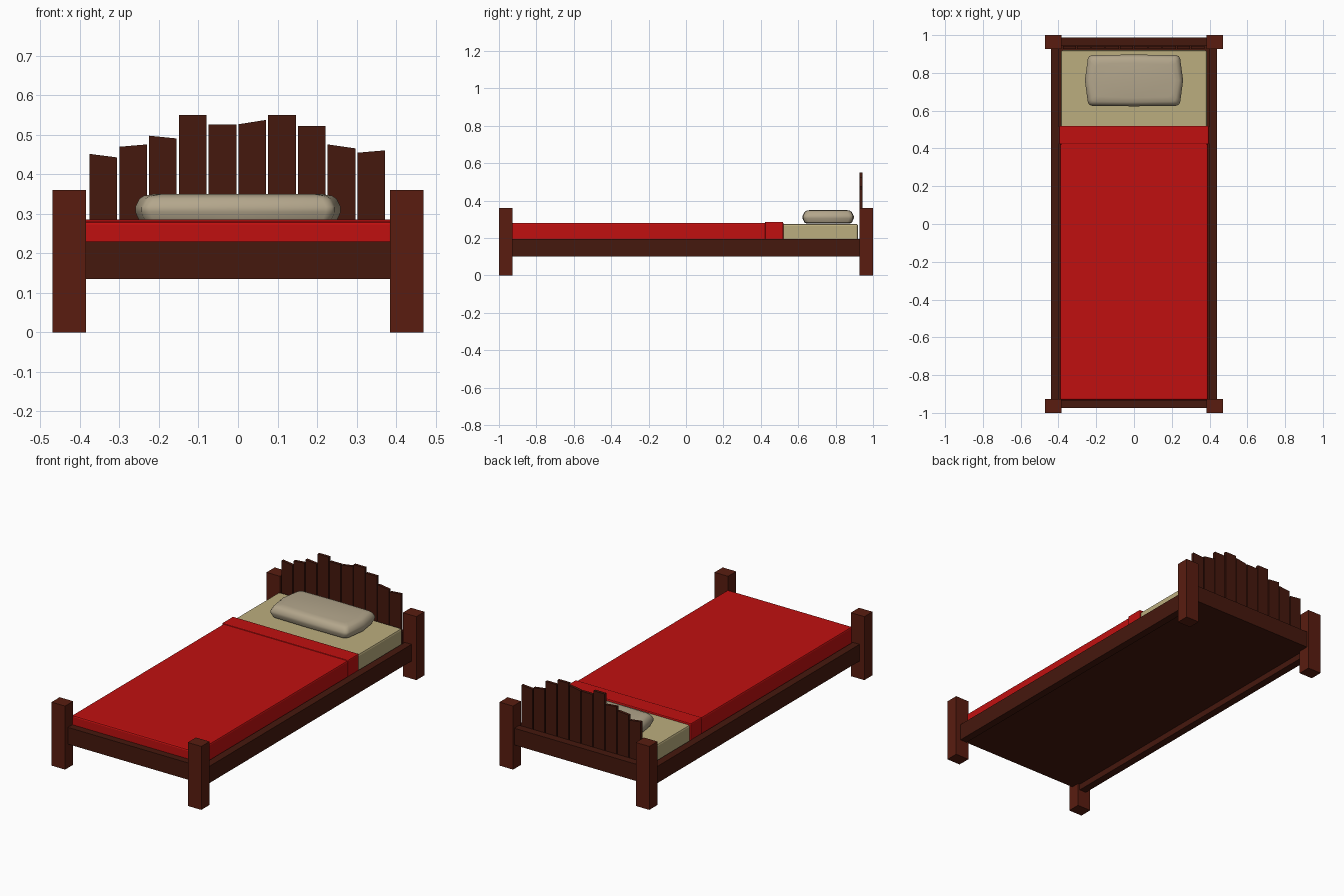
import bpy, bmesh, math

if "Cube" in bpy.data.objects:
    bpy.data.objects.remove(bpy.data.objects["Cube"])

def material(name, rgb):
    m = bpy.data.materials.new(name)
    m.diffuse_color = (*rgb, 1)
    m.use_nodes = True
    m.node_tree.nodes["Principled BSDF"].inputs["Base Color"].default_value = m.diffuse_color
    return m

POST = material("post_wood", (0.10, 0.012, 0.005))
WOOD = material("dark_wood", (0.06, 0.009, 0.004))
RED = material("red_cloth", (0.53, 0.005, 0.005))
SHEET = material("sheet_cloth", (0.50, 0.42, 0.21))
PILLOW = material("pillow_cloth", (0.45, 0.38, 0.26))

def finish(bm, name, mat):
    bmesh.ops.recalc_face_normals(bm, faces=bm.faces)
    me = bpy.data.meshes.new(name)
    bm.to_mesh(me)
    bm.free()
    me.materials.append(mat)
    ob = bpy.data.objects.new(name, me)
    bpy.context.collection.objects.link(ob)
    return ob

def box(name, mat, x, y, z, bevel=0, slope=None):
    """Box from (min, max) ranges; slope gives separate left and right top heights."""
    bm = bmesh.new()
    bmesh.ops.create_cube(bm, size=1)
    for v in bm.verts:
        right = v.co.x > 0
        top = v.co.z > 0
        v.co = (x[right], y[v.co.y > 0], z[top])
        if slope and top:
            v.co.z = slope[right]
    ob = finish(bm, name, mat)
    if bevel:
        mod = ob.modifiers.new("soft_edges", 'BEVEL')
        mod.width = bevel
        mod.segments = 2
    return ob

# Corner posts and side rails
for side, s in (("left", -1), ("right", 1)):
    xs = sorted((s * 0.385, s * 0.47))
    box(f"front_post_{side}", POST, xs, (-1, -0.927), (0, 0.36))
    box(f"back_post_{side}", POST, xs, (0.927, 1), (0, 0.36))
    box(f"side_rail_{side}", WOOD, sorted((s * 0.397, s * 0.44)), (-0.95, 0.95), (0.10, 0.195))

# End rails and base panel
box("foot_rail", WOOD, (-0.40, 0.40), (-0.975, -0.935), (0.135, 0.23))
box("head_rail", WOOD, (-0.40, 0.40), (0.944, 0.988), (0.135, 0.23))
box("base_panel", WOOD, (-0.398, 0.398), (-0.94, 0.95), (0.135, 0.155))

# Headboard slats with uneven tops
tops = [(0.452, 0.443), (0.47, 0.476), (0.498, 0.491), (0.55, 0.55), (0.527, 0.527),
        (0.527, 0.538), (0.55, 0.55), (0.522, 0.522), (0.476, 0.466), (0.455, 0.461)]
for i, t in enumerate(tops):
    x = -0.376 + i * 0.0754
    box(f"headboard_slat_{i + 1}", WOOD, (x, x + 0.07), (0.927, 0.943), (0.14, 0.5), slope=t)

# Mattress, blanket and folded blanket edge
box("mattress", SHEET, (-0.386, 0.386), (-0.92, 0.92), (0.156, 0.275), 0.01)
box("blanket", RED, (-0.391, 0.391), (-0.932, 0.45), (0.157, 0.281), 0.008)
box("blanket_fold", RED, (-0.396, 0.396), (0.422, 0.52), (0.16, 0.286), 0.006)

# Pillow: stacked rounded outlines with slightly bulging sides
def outline(bm, inset, z):
    hx, hy, r = 0.245 - inset, 0.134 - inset, 0.022
    ring = []
    for k, (sx, sy) in enumerate(((1, 1), (-1, 1), (-1, -1), (1, -1))):
        for j in range(3):
            a = math.pi / 2 * (k + j / 2)
            ring.append((sx * (hx - r) + r * math.cos(a), sy * (hy - r) + r * math.sin(a)))
        if k in (0, 2):
            ring.append((0, sy * (hy + 0.003)))
        else:
            ring.append((sx * (hx + 0.015), 0))
    return [bm.verts.new((x, y + 0.76, z)) for x, y in ring]

bm = bmesh.new()
rings = [outline(bm, i, z) for i, z in
         ((0.025, 0.276), (0.010, 0.282), (0, 0.305), (0, 0.318), (0.010, 0.338), (0.022, 0.346), (0.045, 0.350))]
for a, b in zip(rings, rings[1:]):
    for i in range(len(a)):
        j = (i + 1) % len(a)
        bm.faces.new((a[i], a[j], b[j], b[i]))
bm.faces.new(rings[0])
bm.faces.new(rings[-1])
pillow = finish(bm, "pillow", PILLOW)
bpy.context.view_layer.objects.active = pillow
pillow.select_set(True)
bpy.ops.object.shade_smooth_by_angle(angle=math.radians(40))
